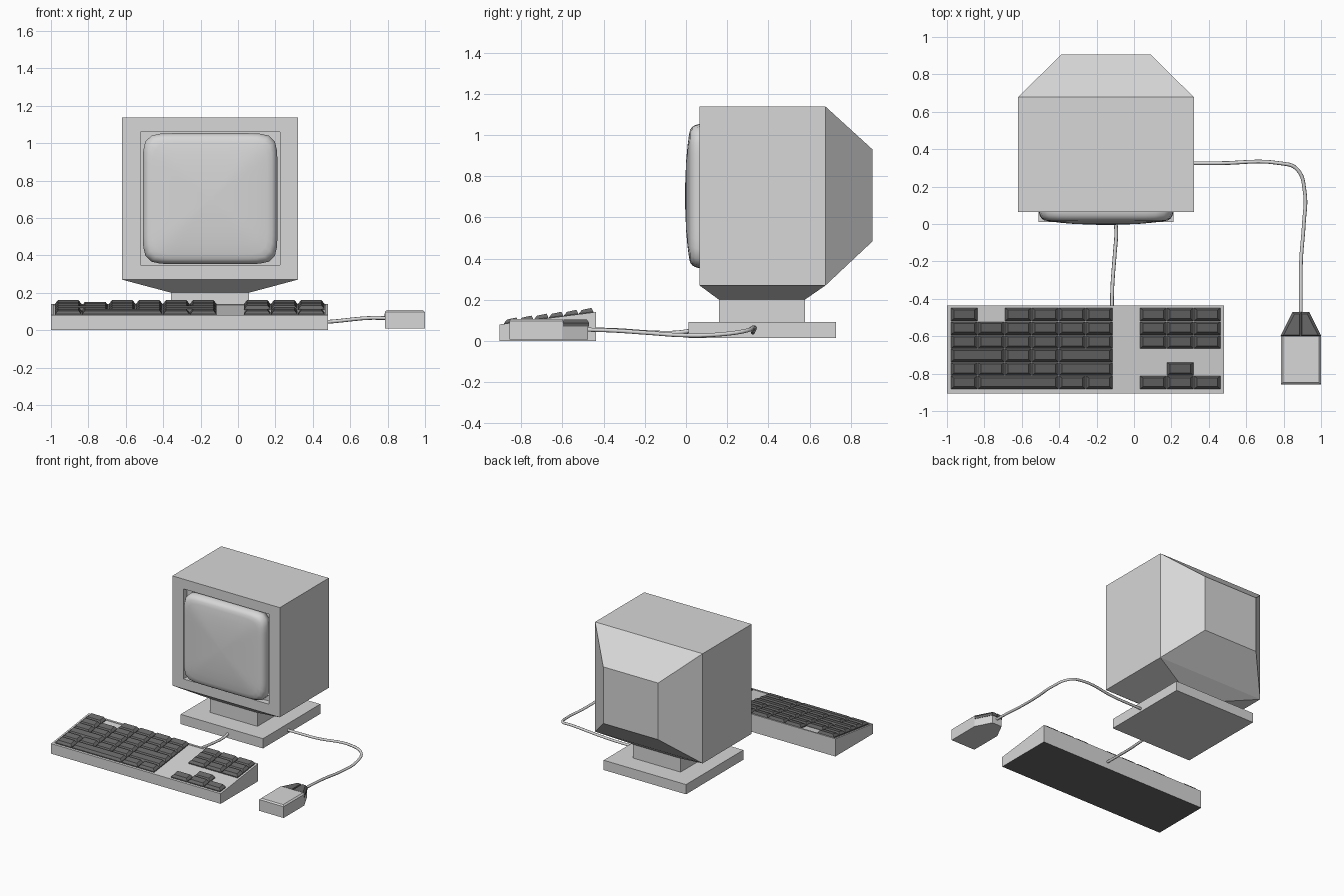
import bpy, bmesh, math
from mathutils import Vector

if "Cube" in bpy.data.objects:
    bpy.data.objects.remove(bpy.data.objects["Cube"])


def material(name, v):
    m = bpy.data.materials.new(name)
    m.diffuse_color = (v, v, v, 1)
    m.use_nodes = True
    m.node_tree.nodes["Principled BSDF"].inputs["Base Color"].default_value = m.diffuse_color
    return m


GREY = material("light_grey", 0.68)
DARK = material("dark_grey", 0.14)


def loft(bm, rings):
    """Skin a chain of equal-length point rings and cap both ends."""
    vr = [[bm.verts.new(p) for p in r] for r in rings]
    n = len(vr[0])
    for a, b in zip(vr, vr[1:]):
        for i in range(n):
            j = (i + 1) % n
            bm.faces.new((a[i], a[j], b[j], b[i]))
    bm.faces.new(vr[0])
    bm.faces.new(vr[-1])


def finish(name, bm, *mats):
    bmesh.ops.recalc_face_normals(bm, faces=bm.faces)
    me = bpy.data.meshes.new(name)
    bm.to_mesh(me)
    bm.free()
    ob = bpy.data.objects.new(name, me)
    bpy.context.collection.objects.link(ob)
    for m in mats:
        me.materials.append(m)
    return ob


def part(name, rings, mat=GREY):
    bm = bmesh.new()
    loft(bm, rings)
    return finish(name, bm, mat)


def rect_z(x0, x1, y0, y1, z):
    return [(x0, y0, z), (x1, y0, z), (x1, y1, z), (x0, y1, z)]


def rect_y(x0, x1, z0, z1, y):
    return [(x0, y, z0), (x1, y, z0), (x1, y, z1), (x0, y, z1)]


# --- monitor: recessed front, box, tapered back
hole = (-0.522, 0.225, 0.348, 1.06)
box = (-0.62, 0.32, 0.27, 1.137)
part("monitor_housing", [rect_y(*hole, 0.11), rect_y(*hole, 0.065), rect_y(*box, 0.065),
                         rect_y(*box, 0.678), rect_y(-0.39, 0.09, 0.483, 0.93, 0.905)])

# tapered underside, neck and foot
part("monitor_underside", [rect_z(-0.62, 0.32, 0.065, 0.678, 0.27),
                           rect_z(-0.357, 0.058, 0.16, 0.577, 0.2)])
part("monitor_neck", [rect_z(-0.357, 0.058, 0.16, 0.577, z) for z in (0.2, 0.09)])
part("monitor_base", [rect_z(-0.51, 0.21, 0.012, 0.728, z) for z in (0.015, 0.092)])

# bulging screen: concentric rounded rectangles
rings = []
for r, y in ((1, .105), (1, .065), (.985, .045), (.96, .03), (.92, .02),
             (.85, .0145), (.7, .0075), (.5, .001), (.25, -.003), (.05, -.005)):
    ring = []
    for i in range(64):
        a = math.tau * (i + 0.5) / 64
        c, s = math.cos(a), math.sin(a)
        k = r / (abs(c) ** 9 + abs(s) ** 9) ** (1 / 9)
        ring.append((-0.149 + 0.36 * k * c, y, 0.703 + 0.35 * k * s))
    rings.append(ring)
screen = part("screen", rings)
for p in screen.data.polygons:
    p.use_smooth = True


# --- keyboard: wedge case with a shallow rimmed tray and a dark underside
KX0, KX1, KY0, KY1 = -1.0, 0.482, -0.905, -0.437


def slope(y):
    return 0.08 + 0.06 * (y - KY0) / (KY1 - KY0)


def sloped(x0, x1, y0, y1, dz0, dz1=None):
    dz1 = dz0 if dz1 is None else dz1
    a, b = slope(y0) + dz0, slope(y1) + dz1
    return [(x0, y0, a), (x1, y0, a), (x1, y1, b), (x0, y1, b)]


bm = bmesh.new()
t = 0.014
loft(bm, [rect_z(KX0, KX1, KY0, KY1, 0), sloped(KX0, KX1, KY0, KY1, 0),
          sloped(KX0 + t, KX1 - t, KY0 + t, KY1 - t, 0),
          sloped(KX0 + t, KX1 - t, KY0 + t, KY1 - t, -0.004)])
case = finish("keyboard_case", bm, GREY, DARK)
for p in case.data.polygons:
    if p.normal.z < -0.9:
        p.material_index = 1

# keys: (column, width) for each row, back to front
PX, PY = 0.1444, 0.0727
pad = [(7, 1), (8, 1), (9, 1)]
singles = [(c, 1) for c in range(6)]
rows = [
    [k for k in singles if k[0] != 1] + pad,
    singles + pad,
    singles + pad,
    [(0, 2), (2, 1), (3, 1), (4, 2)],
    [(0, 1), (1, 1), (2, 1), (3, 1), (4, 2), (8, 1)],
    [(0, 1), (1, 3), (4, 1), (5, 1)] + pad,
]
bm = bmesh.new()
for r, row in enumerate(rows):
    y1 = -0.45 - r * PY
    y0 = y1 - PY + 0.003
    for c, w in row:
        x0 = -0.98 + c * PX + 0.002
        x1 = x0 + w * PX - 0.004
        loft(bm, [sloped(x0, x1, y0, y1, -0.006), sloped(x0, x1, y0, y1, 0.003),
                  sloped(x0 + .015, x1 - .015, y0 + .014, y1 - .009, 0.019, 0.023)])
finish("keys", bm, DARK)


# --- mouse: light body with a narrowing nose, two dark buttons
MX = 0.892


def outline(half, nose, y0, ym, y1, z):
    return [(MX - half, y0, z), (MX + half, y0, z), (MX + half, ym, z),
            (MX + nose, y1, z), (MX - nose, y1, z), (MX - half, ym, z)]


part("mouse_body", [outline(.107, .043, -.857, -.6, -.475, z) for z in (.008, .085)])
part("mouse_back", [rect_z(MX - .107, MX + .107, -.857, -.598, .085),
                    rect_z(MX - .107, MX + .107, -.857, -.598, .097),
                    rect_z(MX - .096, MX + .096, -.847, -.6, .107)])
for side, label in ((-1, "left"), (1, "right")):
    def button(half, nose, gap, y0, y1, z):
        return [(MX + side * x, y, z) for x, y in
                ((gap, y0), (half, y0), (nose, y1), (gap, y1))]
    part("mouse_button_" + label,
         [button(.109, .045, .001, -.598, -.471, .07),
          button(.109, .045, .001, -.598, -.471, .088),
          button(.092, .034, .006, -.594, -.482, .105)], DARK)


# --- cables
def cable(name, pts):
    cu = bpy.data.curves.new(name, "CURVE")
    cu.dimensions = "3D"
    cu.bevel_depth = 0.01
    cu.bevel_resolution = 2
    cu.resolution_u = 6
    sp = cu.splines.new("BEZIER")
    sp.bezier_points.add(len(pts) - 1)
    for b, p in zip(sp.bezier_points, pts):
        b.co = Vector(p)
        b.handle_left_type = b.handle_right_type = "AUTO"
    ob = bpy.data.objects.new(name, cu)
    cu.materials.append(GREY)
    bpy.context.collection.objects.link(ob)


cable("keyboard_cable", [(-.118, -.445, .055), (-.116, -.34, .052), (-.102, -.15, .04),
                         (-.095, -.05, .04), (-.1, .03, .05)])
cable("mouse_cable", [(.19, .325, .04), (.45, .325, .043), (.78, .325, .065),
                      (.87, .295, .05), (.913, .17, .032), (.908, 0, .027),
                      (.893, -.2, .04), (.892, -.35, .05), (.892, -.485, .055)])
